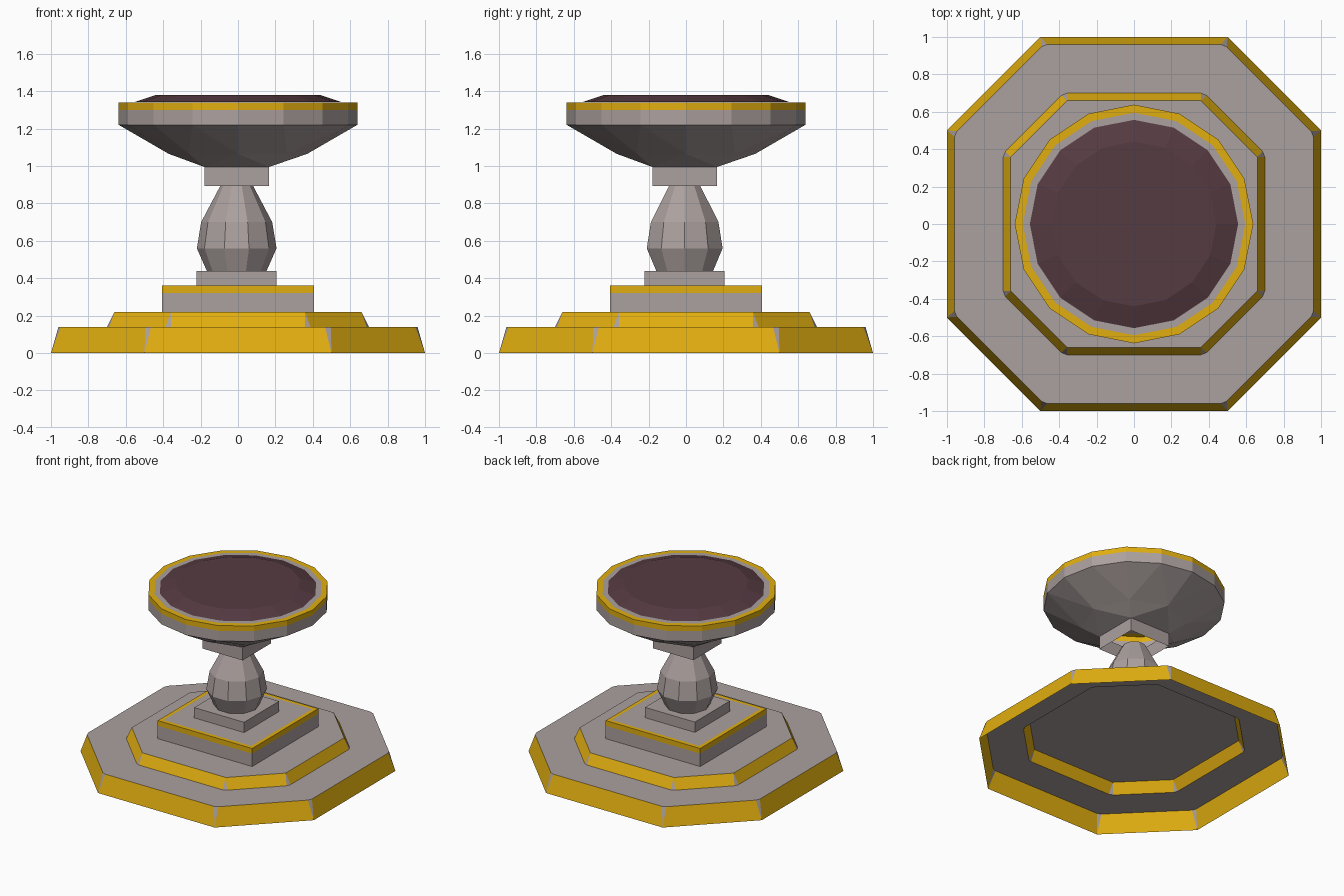
import bpy, math
from mathutils import Vector

if "Cube" in bpy.data.objects:
    bpy.data.objects.remove(bpy.data.objects["Cube"])


def material(name, rgb):
    m = bpy.data.materials.new(name)
    m.diffuse_color = (*rgb, 1)
    m.use_nodes = True
    m.node_tree.nodes["Principled BSDF"].inputs["Base Color"].default_value = m.diffuse_color
    return m


MATS = [material("stone grey", (0.41, 0.355, 0.345)),
        material("gold trim", (0.75, 0.42, 0.005)),
        material("dark wine", (0.09, 0.043, 0.054))]
GREY, GOLD, WINE = 0, 1, 2


class Part:
    """Collects rings of points and the faces between them."""

    def __init__(self, name):
        self.name, self.v, self.f, self.m = name, [], [], []

    def ring(self, pts):
        start = len(self.v)
        self.v += [tuple(p) for p in pts]
        return list(range(start, len(self.v)))

    def face(self, ids, mat):
        self.f.append(ids)
        self.m.append(mat)

    def bridge(self, a, b, mat):
        n = len(a)
        for i in range(n):
            j = (i + 1) % n
            self.face([a[i], a[j], b[j], b[i]], mat)

    def double(self, a, b, mat):
        # ring b has twice the points of ring a, b[2i] lying above a[i]
        n = len(a)
        for i in range(n):
            j = (i + 1) % n
            self.face([a[i], b[2 * i], b[2 * i - 1]], mat)
            self.face([a[i], b[2 * i + 1], b[2 * i]], mat)
            self.face([a[i], a[j], b[2 * i + 1]], mat)

    def build(self):
        me = bpy.data.meshes.new(self.name)
        me.from_pydata(self.v, [], self.f)
        for m in MATS:
            me.materials.append(m)
        for p, m in zip(me.polygons, self.m):
            p.material_index = m
        ob = bpy.data.objects.new(self.name, me)
        bpy.context.collection.objects.link(ob)
        return ob


def circle(n, r, z, c=0.0, start=0.0):
    return [Vector((c + r * math.cos(start + math.tau * i / n),
                    c + r * math.sin(start + math.tau * i / n), z)) for i in range(n)]


def square(h, z, c=0.0):
    return circle(4, h * math.sqrt(2), z, c, math.pi / 4)


def octagon(a, b, z):
    return [Vector((x, y, z)) for x, y in
            ((a, -b), (a, b), (b, a), (-b, a), (-a, b), (-a, -b), (-b, -a), (b, -a))]


def clipped(pts, t):
    out = []
    for i, p in enumerate(pts):
        out.append(p + (pts[i - 1] - p).normalized() * t)
        out.append(p + (pts[(i + 1) % len(pts)] - p).normalized() * t)
    return out


# Two-tier stepped base, open underneath, with small chipped corners
base = Part("stepped_base")
foot = base.ring(octagon(1.0, 0.5, 0))
edge = base.ring(clipped(octagon(0.96, 0.483, 0.14), 0.018))
step = base.ring(clipped(octagon(0.70, 0.375, 0.14), 0.018))
top = base.ring(octagon(0.66, 0.358, 0.22))
for i in range(8):
    j = (i + 1) % 8
    base.face([foot[i], edge[2 * i + 1], edge[2 * i]], GREY)
    base.face([foot[i], foot[j], edge[2 * j], edge[2 * i + 1]], GOLD)
    base.face([step[2 * i], step[2 * i + 1], top[i]], GREY)
    base.face([step[2 * i + 1], step[2 * j], top[j], top[i]], GOLD)
base.bridge(edge, step, GREY)
base.face(top, GREY)
base.build()

# Square block with gold border
block = Part("square_block")
r = [block.ring(square(h, z)) for h, z in
     ((0.405, 0.22), (0.405, 0.32), (0.405, 0.36), (0.375, 0.36))]
for k, m in enumerate((GREY, GOLD, GOLD)):
    block.bridge(r[k], r[k + 1], m)
block.face(r[3], GREY)
block.build()

# Small plinth
C = -0.007
plinth = Part("small_plinth")
lo, hi = plinth.ring(square(0.214, 0.36, C)), plinth.ring(square(0.214, 0.44, C))
plinth.bridge(lo, hi, GREY)
plinth.face(hi, GREY)
plinth.build()

# Faceted baluster stem
stem = Part("baluster_stem")
r = [stem.ring(circle(10, rad, z, C)) for rad, z in
     ((0.16, 0.44), (0.213, 0.56), (0.19, 0.70), (0.087, 0.895))]
for a, b in zip(r, r[1:]):
    stem.bridge(a, b, GREY)
stem.build()

# Square collar under the bowl, open at both ends
collar = Part("square_collar")
collar.bridge(collar.ring(square(0.173, 0.893, C)),
              collar.ring(square(0.173, 0.995, C)), GREY)
collar.build()

# Bowl: square mouth fanning out to 8 and then 16 sides, with gold rim
bowl = Part("bowl")
q = math.pi / 4
s4 = bowl.ring(square(0.173, 0.995, C))
s8 = bowl.ring(circle(8, 0.37, 1.065, 0, q))
r = [bowl.ring(circle(16, rad, z, 0, q)) for rad, z in
     ((0.638, 1.22), (0.638, 1.30), (0.638, 1.34), (0.595, 1.34), (0.55, 1.34))]
bowl.double(s4, s8, GREY)
bowl.double(s8, r[0], GREY)
for k, m in enumerate((GREY, GOLD, GOLD, GREY)):
    bowl.bridge(r[k], r[k + 1], m)
bowl.build()

# Dark domed top filling the bowl
dome = Part("dark_top")
a = dome.ring(circle(16, 0.557, 1.341, 0, q))
b = dome.ring(circle(16, 0.44, 1.38, 0, q))
dome.bridge(a, b, WINE)
dome.face(b, WINE)
dome.build()
